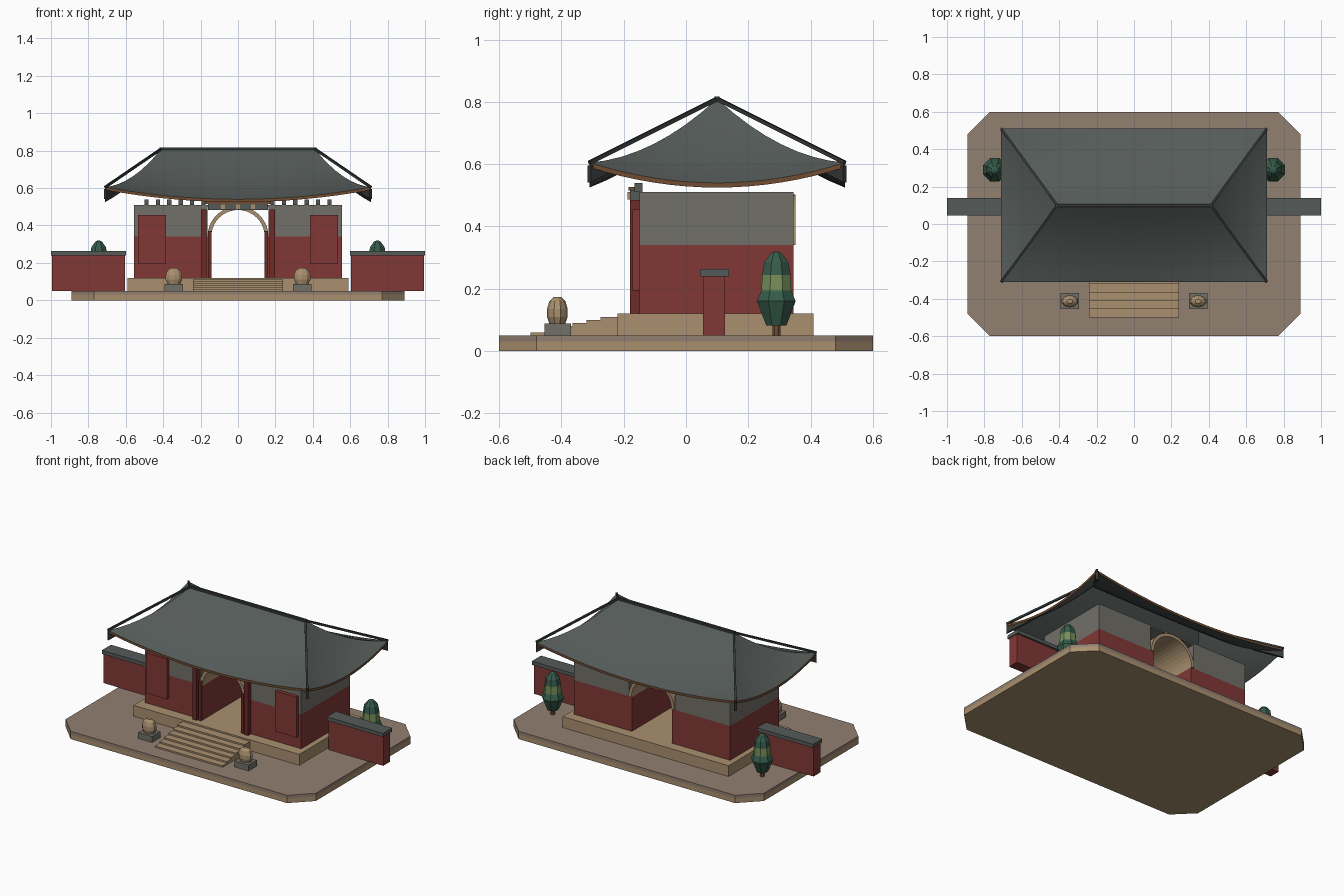
import bpy, bmesh, math
from mathutils import Vector

cube = bpy.data.objects.get("Cube")
if cube:
    bpy.data.objects.remove(cube, do_unlink=True)


def material(name, *rgb):
    m = bpy.data.materials.new(name)
    m.use_nodes = True
    m.diffuse_color = (*rgb, 1)
    m.node_tree.nodes["Principled BSDF"].inputs["Base Color"].default_value = (*rgb, 1)
    return m


SAND = material("sandstone", .40, .28, .16)
PAVE = material("paving", .29, .215, .165)
RED = material("red plaster", .22, .04, .036)
DEEP = material("dark red wood", .15, .024, .022)
GREY = material("grey plaster", .165, .16, .14)
TILE = material("roof tile", .09, .105, .10)
DARK = material("dark trim", .035, .037, .037)
WOOD = material("brown wood", .17, .075, .032)
LEAF = material("dark leaf", .035, .105, .07)
LIME = material("light leaf", .18, .27, .10)


def finish(name, bm, *mats):
    bmesh.ops.recalc_face_normals(bm, faces=bm.faces)
    mesh = bpy.data.meshes.new(name)
    bm.to_mesh(mesh)
    bm.free()
    for m in mats:
        mesh.materials.append(m)
    ob = bpy.data.objects.new(name, mesh)
    bpy.context.collection.objects.link(ob)
    return ob


def box(name, mat, x0, x1, y0, y1, z0, z1):
    bm = bmesh.new()
    bmesh.ops.create_cube(bm, size=1)
    for v in bm.verts:
        v.co = ((x0 + x1) / 2 + v.co.x * (x1 - x0), (y0 + y1) / 2 + v.co.y * (y1 - y0),
                (z0 + z1) / 2 + v.co.z * (z1 - z0))
    return finish(name, bm, mat)


def pair(name, mat, x0, x1, *rest):
    box("left_" + name, mat, x0, x1, *rest)
    box("right_" + name, mat, -x1, -x0, *rest)


def prism(name, mat, points, offset):
    bm = bmesh.new()
    face = bm.faces.new([bm.verts.new(p) for p in points])
    new = bmesh.ops.extrude_face_region(bm, geom=[face])["geom"]
    bmesh.ops.translate(bm, vec=offset, verts=[g for g in new if isinstance(g, bmesh.types.BMVert)])
    return finish(name, bm, mat)


def lathe(name, mats, profile, center, sides=8, squash=1):
    """Revolve (radius, height, material) rings; each ring colours the band above it."""
    bm = bmesh.new()
    rings = []
    for r, z, _ in profile:
        angles = [math.tau * (i + .5) / sides for i in range(sides)]
        rings.append([bm.verts.new((center[0] + r * math.cos(a),
                                    center[1] + r * squash * math.sin(a), z)) for a in angles])
    for k in range(len(rings) - 1):
        for i in range(sides):
            j = (i + 1) % sides
            f = bm.faces.new((rings[k][i], rings[k][j], rings[k + 1][j], rings[k + 1][i]))
            f.material_index = profile[k][2]
    bm.faces.new(rings[0])
    bm.faces.new(rings[-1])
    return finish(name, bm, *mats)


def rod(name, mat, a, b, width):
    a, b = Vector(a), Vector(b)
    bm = bmesh.new()
    bmesh.ops.create_cube(bm, size=1)
    turn = (b - a).to_track_quat('Z', 'Y')
    for v in bm.verts:
        v.co = (a + b) / 2 + turn @ Vector((v.co.x * width, v.co.y * width, v.co.z * (b - a).length))
    return finish(name, bm, mat)


# Chamfered ground slab in two layers
corner = [(.89, .48), (.77, .6)]
outline = (corner + [(-x, y) for x, y in corner[::-1]] + [(-x, -y) for x, y in corner]
           + [(x, -y) for x, y in corner[::-1]])
prism("slab_base", SAND, [(x, y, 0) for x, y in outline], (0, 0, .03))
prism("slab_paving", PAVE, [(x, y, .03) for x, y in outline], (0, 0, .02))

# Podium and stairs
box("podium", SAND, -.59, .59, -.22, .41, .05, .12)
for i in range(6):
    box(f"step_{i + 1}", SAND, -.24, .24, -.5 + .045 * i, -.2, .05, .06 + .01 * i)

# Gatehouse walls
FRONT, BACK = -.15, .345
pair("pier", RED, .143, .555, FRONT, BACK, .12, .34)
pair("upper_wall", GREY, .163, .555, FRONT, BACK, .34, .51)
box("wall_lintel", GREY, -.163, .163, FRONT, BACK, .5, .51)
pair("front_panel", RED, .385, .535, -.172, FRONT, .195, .455)

# Stone arch through the gate
arc = [math.pi * i / 20 for i in range(21)]
ring = ([(.163 * math.cos(a), .163 * math.sin(a)) for a in arc]
        + [(.143 * math.cos(a), .143 * math.sin(a)) for a in reversed(arc)])
prism("arch_vault", SAND, [(x, -.157, .34 + z) for x, z in ring], (0, .509, 0))

# Door posts, head beam and its studs
pair("door_post", DEEP, .168, .198, -.18, FRONT, .12, .485)
pair("door_jamb", DEEP, .143, .16, -.172, FRONT, .12, .37)
box("head_beam", TILE, -.16, .16, -.18, FRONT, .482, .515)
box("head_rail", WOOD, -.175, .175, -.185, FRONT, .515, .527)
for i in range(-1, 2):
    box(f"beam_stud_{i + 2}", SAND, .08 * i - .011, .08 * i + .011, -.188, -.18, .487, .511)

# Eave brackets along the front
for i in range(17):
    x = -.49 + .98 * i / 16
    box(f"eave_bracket_{i + 1}", TILE, x - .011, x + .011, -.165, -.14, .51, .54)

# Curved hipped roof
RIDGE, HX, HY, CY, TOP = .41, .71, .41, .1, .81


def roof_height(s, u):
    return TOP - .27 * s * (1.4 - .4 * s) + .065 * (u * s) ** 2


def roof_point(side, s, u, drop=0):
    reach = RIDGE + (HX - RIDGE) * s
    z = roof_height(s, u) - drop
    if side < 2:
        sign = (1, -1)[side]
        return (u * reach, CY + sign * HY * s, z)
    sign = (1, -1)[side - 2]
    return (sign * reach, CY + u * HY * s, z)


bm = bmesh.new()
rows, cols = 8, 16
for side in range(4):
    for drop in (0, .015):
        grid = [[bm.verts.new(roof_point(side, i / rows, 2 * j / cols - 1, drop))
                 for j in range(cols + 1)] for i in range(rows + 1)]
        for i in range(rows):
            for j in range(cols):
                bm.faces.new((grid[i][j], grid[i][j + 1], grid[i + 1][j + 1], grid[i + 1][j])).smooth = True
        if drop == 0:
            edge = grid[-1]
    for j in range(cols):
        f = bm.faces.new((edge[j], edge[j + 1], grid[-1][j + 1], grid[-1][j]))
        f.material_index = 1
bmesh.ops.remove_doubles(bm, verts=bm.verts, dist=.0005)
bmesh.ops.dissolve_degenerate(bm, edges=bm.edges, dist=.0002)
roof = finish("roof", bm, TILE, WOOD)
bpy.context.view_layer.objects.active = roof
roof.select_set(True)
bpy.ops.object.shade_smooth_by_angle(angle=math.radians(30))
roof.select_set(False)

# Ridge, straight hip poles and corner rafters
rod("ridge", DARK, (-RIDGE - .01, CY, TOP), (RIDGE + .01, CY, TOP), .016)
for sx in (-1, 1):
    for sy in (-1, 1):
        tip = (sx * HX, CY + sy * HY, .605)
        rod("hip_pole", DARK, (sx * RIDGE, CY, TOP), tip, .012)
        inner = roof_point(0 if sy > 0 else 1, .6, sx, .016)
        side_way = Vector((-sy, sx, 0)).normalized() * .016
        points = [(tip[0], tip[1], .595), (tip[0], tip[1], .542), inner,
                  roof_point(0 if sy > 0 else 1, .8, sx, .016)]
        prism("corner_rafter", DARK, [Vector(p) - side_way / 2 for p in points], side_way)

# Boundary walls with caps
pair("boundary_wall", RED, .605, .995, .055, .125, .05, .24)
pair("boundary_cap", TILE, .6, 1, .045, .138, .24, .263)

# Trees and guardian stones
tree = [(.035, .082, 0), (.067, .16, 0), (.052, .195, 1), (.049, .245, 0),
        (.042, .285, 0), (.018, .315, 0), (.004, .32, 0)]
stone = [(.036, .088, 0), (.046, .11, 0), (.046, .135, 0), (.036, .16, 0), (.016, .174, 0)]
for name, s in (("left", 1), ("right", -1)):
    lathe(name + "_tree_trunk", [WOOD], [(.014, .05, 0), (.014, .09, 0)], (s * .745, .29))
    lathe(name + "_tree_crown", [LEAF, LIME], tree, (s * .745, .29))
    lathe(name + "_guardian_stone", [SAND], stone, (s * .343, -.413), 10, .72)
pair("guardian_plinth", GREY, .293, .393, -.455, -.37, .05, .088)
